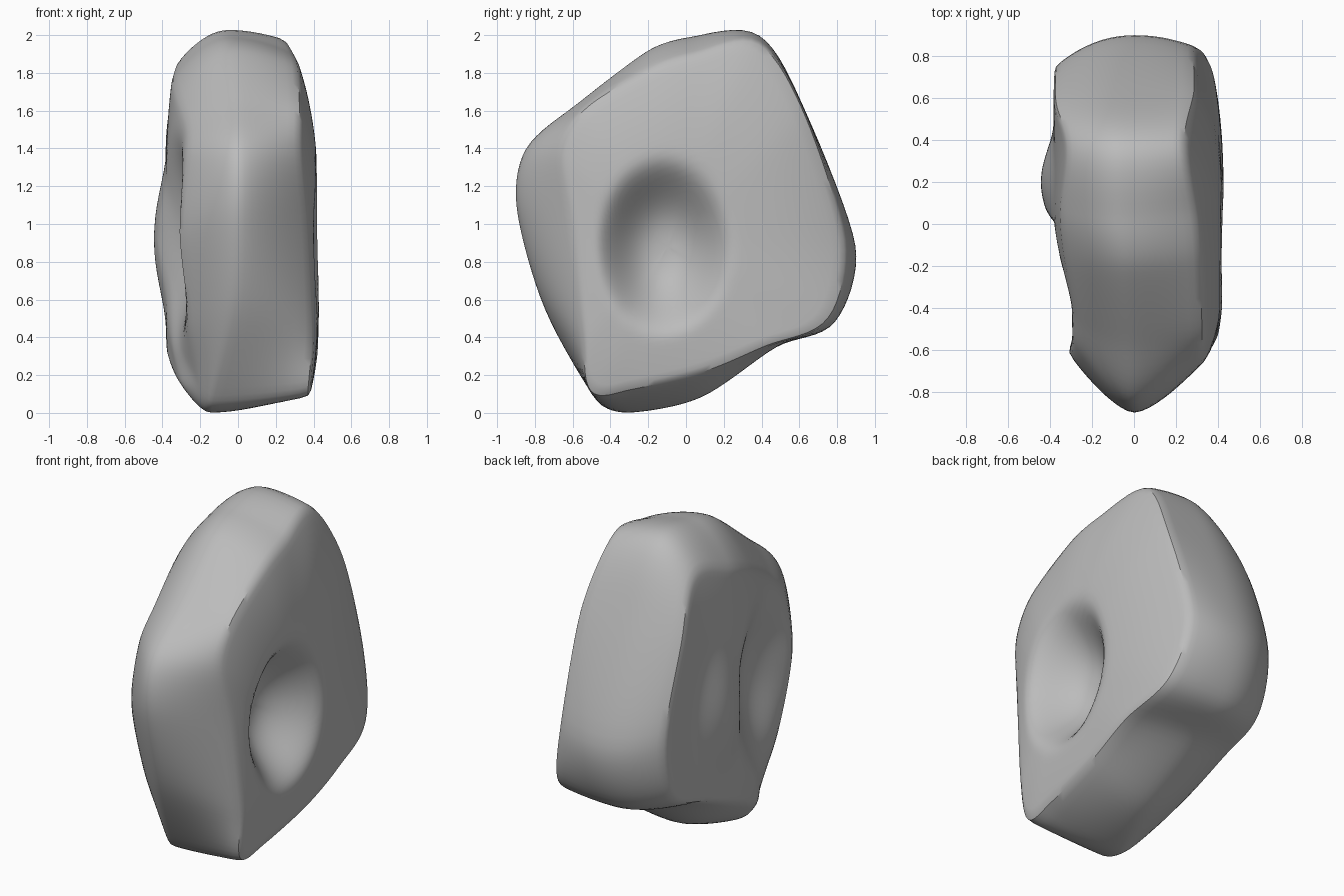
import bpy, bmesh
from mathutils import Vector

cube = bpy.data.objects.get("Cube")
if cube:
    bpy.data.objects.remove(cube, do_unlink=True)

# Three guide loops around the stone, from the underside forward, up and over
waist = [(-.14, -.3, 0), (-.14, -.47, .06), (-.02, -.75, .55), (0, -.9, 1.08), (0, -.85, 1.4),
         (0, -.56, 1.65), (-.03, -.2, 1.92), (-.05, .02, 1.99), (-.05, .39, 2),
         (-.03, .64, 1.58), (0, .9, .88), (0, .79, .48), (0, .48, .35), (0, .08, .08)]
right_rim = [(.39, -.3, .12), (.38, -.51, .11), (.4, -.54, .4), (.37, -.6, 1), (.33, -.66, 1.38),
             (.33, -.53, 1.62), (.32, -.18, 1.83), (.3, .05, 1.9), (.24, .39, 1.96),
             (.29, .64, 1.57), (.29, .84, .92), (.37, .76, .5), (.42, .42, .35), (.41, .1, .22)]
left_rim = [(-.3, -.28, .15), (-.23, -.42, .2), (-.26, -.55, .48), (-.32, -.61, .95), (-.27, -.6, 1.35),
            (-.27, -.45, 1.52), (-.33, -.16, 1.68), (-.35, .06, 1.77), (-.32, .37, 1.84),
            (-.38, .58, 1.5), (-.38, .75, .95), (-.38, .66, .56), (-.38, .35, .42), (-.37, 0, .28)]
STEPS, SIDE, CAP = 8, 10, 26


def closed_curve(keys):
    """Smooth closed curve through the key points, without overshoot."""
    pts = [Vector(k) for k in keys]
    n = len(pts)
    slopes = []
    for i in range(n):
        a, b, c = pts[i - 1], pts[i], pts[(i + 1) % n]
        slopes.append((c - a).normalized() * min((b - a).length, (c - b).length))
    out = []
    for i in range(n):
        j = (i + 1) % n
        for s in range(STEPS):
            t = s / STEPS
            ease = t * t * (3 - 2 * t)
            out.append(pts[i].lerp(pts[j], ease) + slopes[i] * t * (1 - t) ** 2
                       - slopes[j] * t * t * (1 - t))
    return out


def bowl(p, centre, radii, depth, flatness):
    """Depth of a soft oval bowl at a point on a side face."""
    d = ((p.y - centre[0]) / radii[0]) ** 2 + ((p.z - centre[1]) / radii[1]) ** 2
    return depth * max(0, 1 - d ** flatness) ** 2


def sculpt(p):
    """Hollow both side faces and raise the swelling behind the left hollow."""
    if p.x > 0:
        p.x -= bowl(p, (-.12, .88), (.37, .49), .27, 1.3)
    else:
        p.x += bowl(p, (-.29, .92), (.37, .62), .17, 1)
        p.x -= bowl(p, (.2, .92), (.28, .48), .06, 1)
    return p


def side_ring(rim, s):
    """Ring between the waist and a rim: narrower in front, boxier behind."""
    return [Vector((w.x + (r.x - w.x) * s, *(w.yz + (r.yz - w.yz) * s ** (1.8 + .35 * w.y))))
            for w, r in zip(middle, rim)]


def cap_ring(rim, centre, t):
    """Ring on a side face, shrinking towards its centre."""
    return [sculpt(Vector((centre.x + (r.x - centre.x) * t ** 3,
                           *(centre.yz + (r.yz - centre.yz) * t)))) for r in rim]


middle, right, left = map(closed_curve, (waist, right_rim, left_rim))
right_centre = Vector((.43, -.1, .88))
left_centre = Vector((-.385, .1, .95))

# Rings run from the right face, across the edge band, to the left face
rings = [cap_ring(right, right_centre, k / CAP) for k in range(1, CAP)]
rings += [side_ring(right, k / SIDE) for k in range(SIDE, 0, -1)]
rings += [side_ring(left, k / SIDE) for k in range(SIDE + 1)]
rings += [cap_ring(left, left_centre, k / CAP) for k in range(CAP - 1, 0, -1)]

bm = bmesh.new()
loops = [[bm.verts.new(p) for p in ring] for ring in rings]
n = len(middle)
for a, b in zip(loops, loops[1:]):
    for i in range(n):
        j = (i + 1) % n
        bm.faces.new((a[i], a[j], b[j], b[i]))
for loop, centre in ((loops[0], right_centre), (loops[-1], left_centre)):
    pole = bm.verts.new(sculpt(centre.copy()))
    for i in range(n):
        bm.faces.new((loop[i], loop[(i + 1) % n], pole))
# Soften the rims slightly
for _ in range(2):
    bmesh.ops.smooth_vert(bm, verts=bm.verts, factor=.5,
                          use_axis_x=True, use_axis_y=True, use_axis_z=True)
bmesh.ops.recalc_face_normals(bm, faces=bm.faces)
mesh = bpy.data.meshes.new("stone")
bm.to_mesh(mesh)
bm.free()
stone = bpy.data.objects.new("stone", mesh)
bpy.context.collection.objects.link(stone)

# Plain grey stone
grey = bpy.data.materials.new("stone grey")
grey.use_nodes = True
colour = (.5, .5, .5, 1)
grey.diffuse_color = colour
grey.node_tree.nodes["Principled BSDF"].inputs["Base Color"].default_value = colour
mesh.materials.append(grey)

bpy.context.view_layer.objects.active = stone
stone.select_set(True)
bpy.ops.object.shade_smooth_by_angle(angle=.6)
